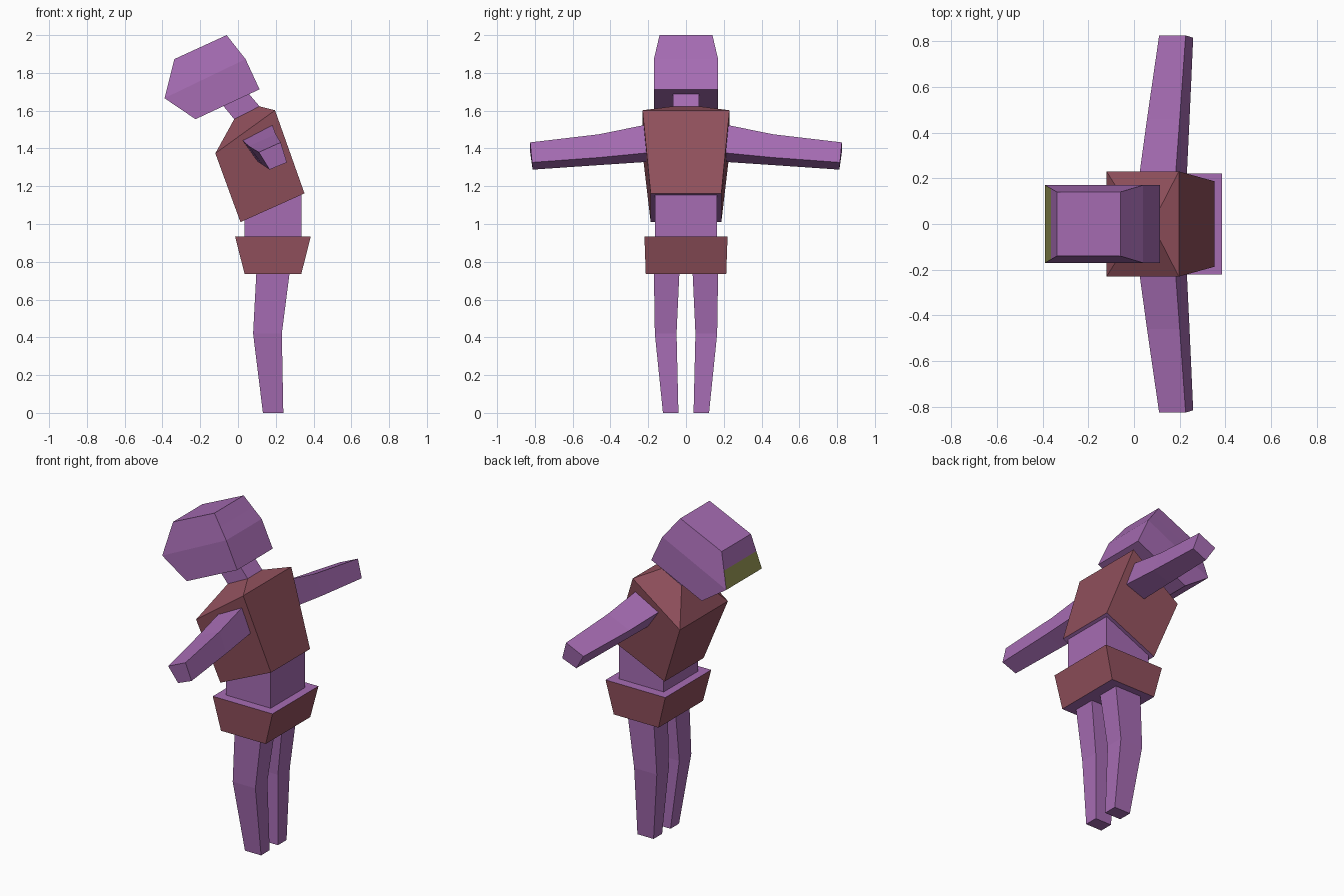
import bpy, bmesh

if "Cube" in bpy.data.objects:
    bpy.data.objects.remove(bpy.data.objects["Cube"])


def material(name, rgb):
    m = bpy.data.materials.new(name)
    m.diffuse_color = (*rgb, 1)
    m.use_nodes = True
    m.node_tree.nodes["Principled BSDF"].inputs["Base Color"].default_value = m.diffuse_color
    return m


PURPLE = material("purple", (0.38, 0.15, 0.45))
RED = material("red", (0.28, 0.08, 0.107))
OLIVE = material("olive", (0.28, 0.28, 0.08))


def section(x0, z0, x1, z1, y0, y1=None):
    """Rectangular ring: side x0/z0 to side x1/z1, spanning y0..y1 (or +-y0)."""
    if y1 is None:
        y0, y1 = -y0, y0
    return [(x0, y0, z0), (x1, y0, z1), (x1, y1, z1), (x0, y1, z0)]


def loft(name, rings, sides=PURPLE, caps=PURPLE, accent=None):
    """Skin four-sided rings into a closed body; accent = (band, side, material)."""
    bm = bmesh.new()
    vs = [[bm.verts.new(p) for p in r] for r in rings]
    mats = [sides, caps] + ([accent[2]] if accent else [])
    for b, (lo, hi) in enumerate(zip(vs, vs[1:])):
        for s in range(4):
            t = (s + 1) % 4
            f = bm.faces.new((lo[s], lo[t], hi[t], hi[s]))
            if accent and (b, s) == accent[:2]:
                f.material_index = 2
    for ring in (vs[0][::-1], vs[-1]):
        bm.faces.new(ring).material_index = 1
    bmesh.ops.recalc_face_normals(bm, faces=bm.faces)
    me = bpy.data.meshes.new(name)
    bm.to_mesh(me)
    bm.free()
    for m in mats:
        me.materials.append(m)
    ob = bpy.data.objects.new(name, me)
    bpy.context.collection.objects.link(ob)
    return ob


# Head, with the olive panel on the lower half of its -x face
loft("head", [
    section(-.225, 1.555, .114, 1.713, .17),
    section(-.389, 1.666, .04, 1.873, .17),
    section(-.363, 1.77, -.01, 1.936, .155),
    section(-.337, 1.873, -.06, 2.0, .14),
], accent=(1, 3, OLIVE))

# Neck
loft("neck", [section(-.02, 1.555, .114, 1.623, .07),
              section(-.09, 1.64, .04, 1.71, .07)])

# Chest, leaning and narrowing to the neck
loft("chest", [
    section(.013, 1.01, .352, 1.162, .187),
    section(-.12, 1.374, .196, 1.602, .23),
    section(-.02, 1.555, .114, 1.623, .07),
], sides=RED)

# Waist and hips
loft("waist", [section(.034, .93, .335, .93, .165),
               section(.034, 1.03, .335, 1.165, .165)])
loft("hips", [section(.035, .735, .335, .735, .213),
              section(-.015, .933, .385, .933, .22)], sides=RED)

# Legs and arms, one per side
for side, s in (("left", 1), ("right", -1)):
    loft(side + "_leg", [
        section(.132, 0, .24, 0, s * .04, s * .122),
        section(.08, .42, .232, .42, s * .05, s * .165),
        section(.097, .74, .273, .74, s * .035, s * .17),
    ])
    arm = [
        [(.02, .19, 1.447), (.18, .19, 1.53), (.23, .19, 1.378), (.104, .19, 1.33)],
        [(.057, .46, 1.412), (.2, .46, 1.475), (.243, .46, 1.352), (.131, .46, 1.312)],
        [(.11, .825, 1.38), (.226, .825, 1.432), (.259, .815, 1.326), (.167, .812, 1.288)],
    ]
    loft(side + "_arm", [[(x, s * y, z) for x, y, z in r] for r in arm])
